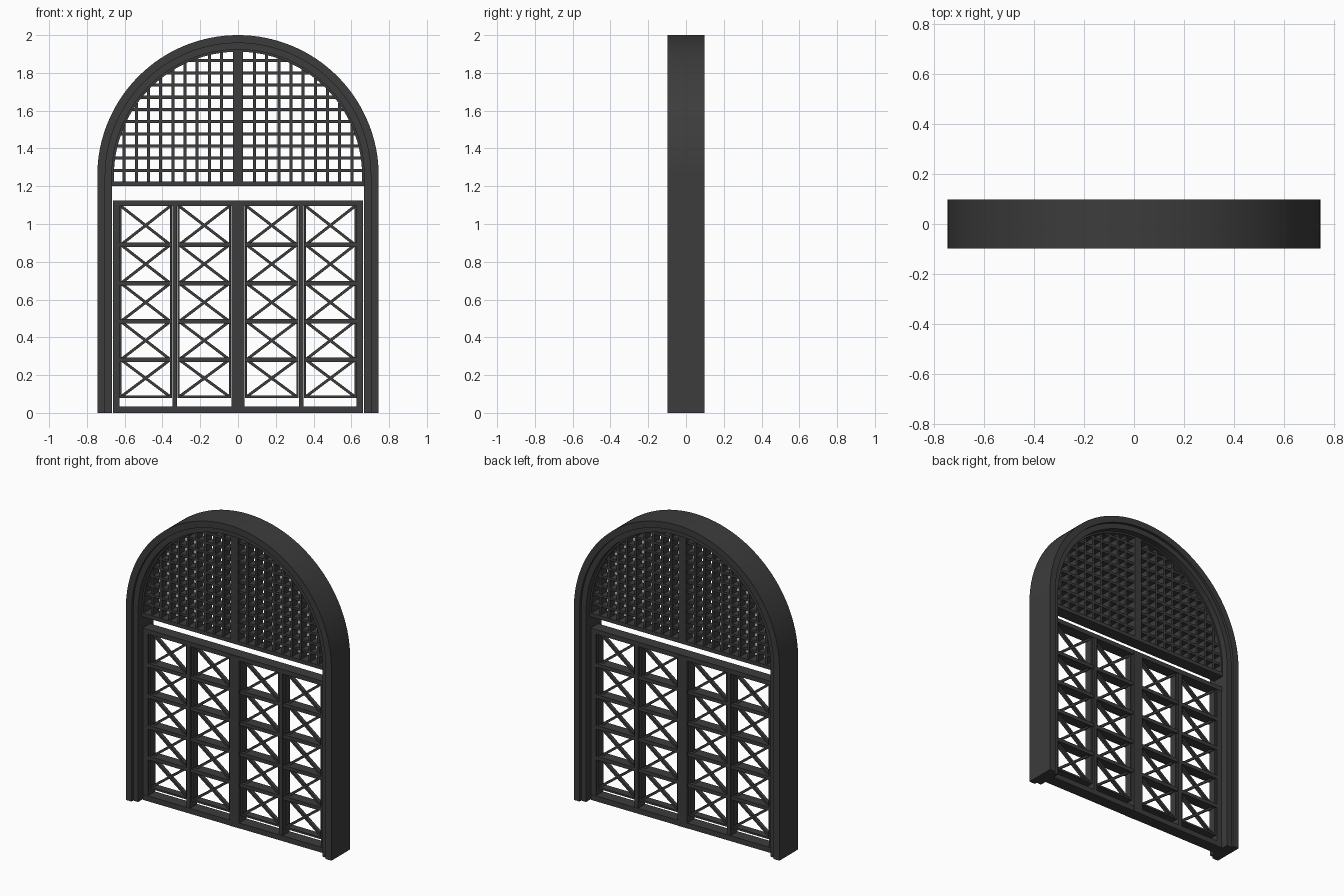
import bpy, bmesh, math
from mathutils import Matrix, Vector

if "Cube" in bpy.data.objects:
    bpy.data.objects.remove(bpy.data.objects["Cube"])

SPRING = 1.255   # height where the arch starts
dark = bpy.data.materials.new("dark_iron")
dark.diffuse_color = (0.045, 0.045, 0.045, 1)
dark.use_nodes = True
dark.node_tree.nodes["Principled BSDF"].inputs["Base Color"].default_value = dark.diffuse_color


def finish(name, bm, smooth=False):
    bmesh.ops.recalc_face_normals(bm, faces=bm.faces)
    me = bpy.data.meshes.new(name)
    bm.to_mesh(me)
    bm.free()
    me.materials.append(dark)
    ob = bpy.data.objects.new(name, me)
    bpy.context.collection.objects.link(ob)
    if smooth:
        bpy.ops.object.select_all(action='DESELECT')
        ob.select_set(True)
        bpy.context.view_layer.objects.active = ob
        bpy.ops.object.shade_smooth_by_angle(angle=math.radians(30))
    return ob


def box(bm, x0, x1, z0, z1, d):
    """Bar centred on y = 0 with half depth d."""
    m = Matrix.Translation(((x0 + x1) / 2, 0, (z0 + z1) / 2)) @ Matrix.Diagonal((x1 - x0, 2 * d, z1 - z0, 1))
    bmesh.ops.create_cube(bm, size=1, matrix=m)


def strut(bm, ax, az, bx, bz, w, d):
    """Diagonal bar between two points of the xz plane."""
    v = Vector((bx - ax, 0, bz - az))
    m = (Matrix.Translation(((ax + bx) / 2, 0, (az + bz) / 2))
         @ Matrix.Rotation(-math.atan2(v.z, v.x), 4, 'Y')
         @ Matrix.Diagonal((v.length, 2 * d, w, 1)))
    bmesh.ops.create_cube(bm, size=1, matrix=m)


def arch(name, r_out, r_in, d, foot, n=64):
    """Round-headed band with legs reaching down to the foot height."""
    bm = bmesh.new()

    def outline(r):
        arc = [(r * math.cos(math.pi * i / n), SPRING + r * math.sin(math.pi * i / n)) for i in range(n + 1)]
        return [(r, foot)] + arc + [(-r, foot)]

    rings = [[bm.verts.new((xo, -d, zo)), bm.verts.new((xo, d, zo)),
              bm.verts.new((xi, d, zi)), bm.verts.new((xi, -d, zi))]
             for (xo, zo), (xi, zi) in zip(outline(r_out), outline(r_in))]
    for a, b in zip(rings, rings[1:]):
        for k in range(4):
            j = (k + 1) % 4
            bm.faces.new((a[k], a[j], b[j], b[k]))
    bm.faces.new(rings[0])
    bm.faces.new(rings[-1])
    return finish(name, bm, True)


# Stepped surround
arch("outer_frame", 0.745, 0.703, 0.097, 0)
arch("inner_frame", 0.703, 0.668, 0.08, 0)

# Arched lattice window: rim, sill and central post
arch("lattice_rim", 0.668, 0.657, 0.04, 1.2)
bm = bmesh.new()
box(bm, -0.668, 0.668, 1.2, 1.225, 0.04)
box(bm, -0.027, 0.027, 1.2, SPRING + 0.665, 0.04)
finish("lattice_sill_and_post", bm)

# Lattice bars, trimmed to the arch
bm = bmesh.new()
R, W = 0.662, 0.008
for k in range(9):
    x = 0.087 + 0.0645 * k
    top = SPRING + math.sqrt(R * R - x * x)
    for s in (-1, 1):
        box(bm, s * x - W, s * x + W, 1.215, top, 0.03)
for k in range(10):
    z = 1.284 + 0.0645 * k
    half = math.sqrt(R * R - (z - SPRING) ** 2)
    box(bm, -half, half, z - W, z + W, 0.028)
finish("lattice_bars", bm)

# Gate framework
bm = bmesh.new()
box(bm, -0.663, 0.663, 0, 0.035, 0.038)
box(bm, -0.663, 0.663, 1.095, 1.125, 0.038)
box(bm, -0.035, 0.035, 0, 1.12, 0.04)
for s in (-1, 1):
    for c, w in ((0.645, 0.018), (0.335, 0.013)):
        box(bm, s * c - w, s * c + w, 0, 1.12, 0.036)
finish("gate_frame", bm)

# Gate panels: thin borders, cross rails and diagonal braces
borders, rails, braces = bmesh.new(), bmesh.new(), bmesh.new()
levels = [0.085, 0.282, 0.484, 0.686, 0.89, 1.095]
for s in (-1, 1):
    for a, b in ((0.037, 0.32), (0.35, 0.628)):
        x0, x1 = sorted((s * a, s * b))
        box(borders, x0, x0 + 0.011, 0.08, 1.1, 0.025)
        box(borders, x1 - 0.011, x1, 0.08, 1.1, 0.025)
        box(borders, x0, x1, 0.079, 0.091, 0.025)
        for z in levels[1:-1]:
            box(rails, x0, x1, z - 0.012, z + 0.012, 0.034)
        for z0, z1 in zip(levels, levels[1:]):
            strut(braces, x0 + 0.008, z0, x1 - 0.008, z1, 0.015, 0.012)
            strut(braces, x0 + 0.008, z1, x1 - 0.008, z0, 0.015, 0.012)
finish("panel_borders", borders)
finish("panel_rails", rails)
finish("panel_braces", braces)
